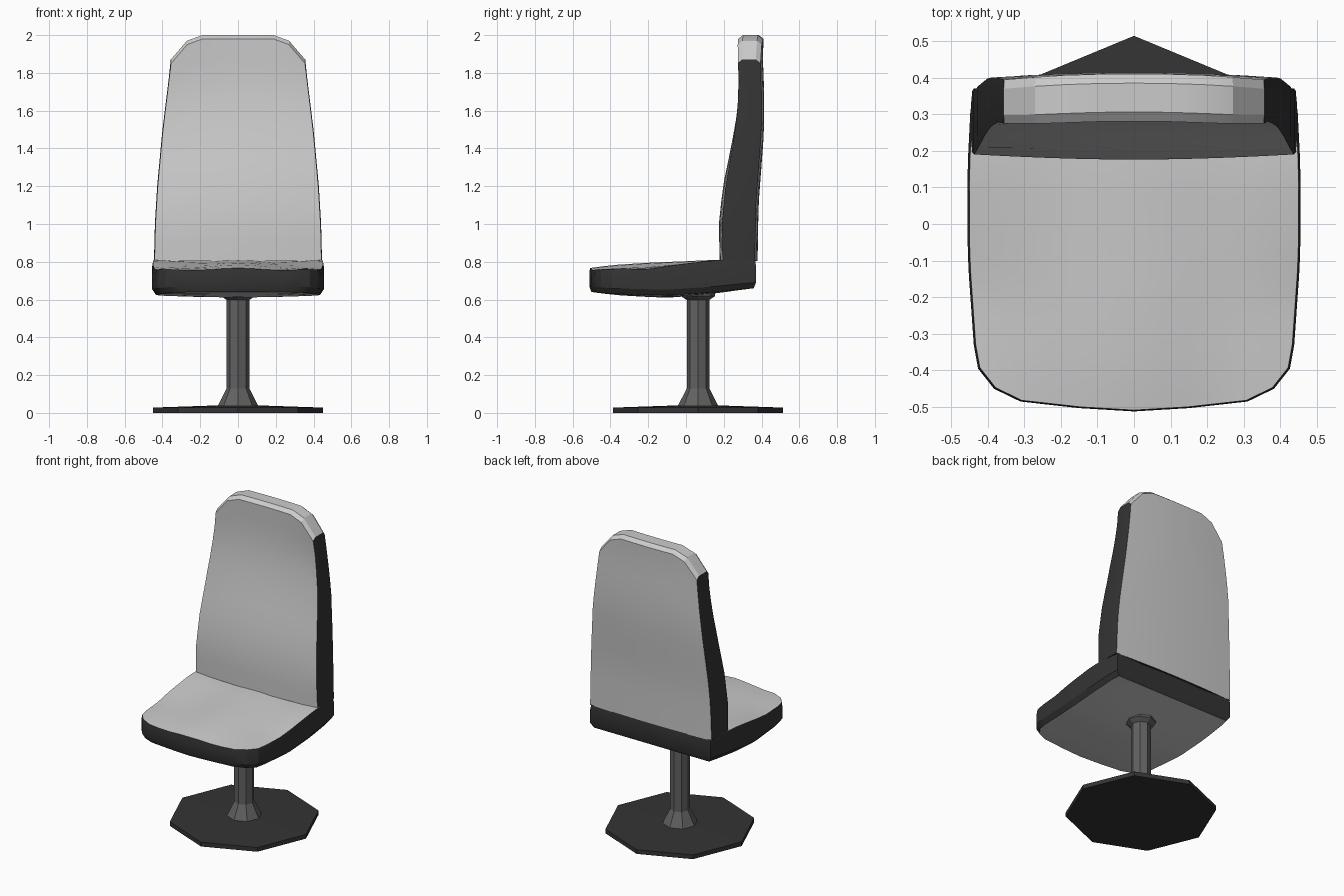
import bpy, bmesh, math

if "Cube" in bpy.data.objects:
    bpy.data.objects.remove(bpy.data.objects["Cube"])


def material(name, v):
    m = bpy.data.materials.new(name)
    m.diffuse_color = (v, v, v, 1)
    m.use_nodes = True
    m.node_tree.nodes["Principled BSDF"].inputs["Base Color"].default_value = m.diffuse_color
    return m


LIGHT = material("light grey fabric", 0.60)
BLACK = material("black trim", 0.034)
STEEL = material("column grey", 0.12)


def lerp(table, x):
    """Piecewise-linear lookup in a list of (x, value) pairs."""
    if x <= table[0][0]:
        return table[0][1]
    for (a, va), (b, vb) in zip(table, table[1:]):
        if x <= b:
            return va + (vb - va) * (x - a) / (b - a)
    return table[-1][1]


def finish(bm, name, mats, smooth):
    bmesh.ops.recalc_face_normals(bm, faces=bm.faces[:])
    me = bpy.data.meshes.new(name)
    bm.to_mesh(me)
    bm.free()
    ob = bpy.data.objects.new(name, me)
    bpy.context.collection.objects.link(ob)
    for m in mats:
        me.materials.append(m)
    if smooth:
        bpy.ops.object.select_all(action='DESELECT')
        ob.select_set(True)
        bpy.context.view_layer.objects.active = ob
        bpy.ops.object.shade_smooth_by_angle(angle=math.radians(25))
    return ob


def cushion(name, us, rows, layers, pos, end_mat):
    """Two panels joined by a layered rim; end_mat colours the rim at t = 1."""
    us = [-u for u in reversed(us[1:])] + us
    n, m = len(us), rows + 1
    bm = bmesh.new()
    loop = ([(i, 0) for i in range(n)] + [(n - 1, j) for j in range(1, m)]
            + [(i, m - 1) for i in range(n - 2, -1, -1)]
            + [(0, j) for j in range(m - 2, 0, -1)])
    grids = []
    for k in range(layers):
        full = k in (0, layers - 1)
        keys = [(i, j) for i in range(n) for j in range(m)] if full else loop
        grids.append({c: bm.verts.new(pos(us[c[0]], c[1] / rows, k)) for c in keys})
    for g in (grids[0], grids[-1]):
        for i in range(n - 1):
            for j in range(m - 1):
                bm.faces.new([g[i, j], g[i + 1, j], g[i + 1, j + 1], g[i, j + 1]])
    for a, b in zip(grids, grids[1:]):
        for c, d in zip(loop, loop[1:] + loop[:1]):
            f = bm.faces.new([a[c], a[d], b[d], b[c]])
            f.material_index = end_mat if c[1] == d[1] == m - 1 else 1
    return finish(bm, name, [LIGHT, BLACK], True)


# Seat cushion: t runs from the back edge to the rounded front edge
SEAT_FRONT = [(0, -.512), (.35, -.503), (.73, -.485), (.9, -.45), (1, -.395)]
SEAT_W = [(-.40, .425), (-.34, .437), (-.1, .454), (.15, .455), (.31, .447), (.37, .438)]
TOP_EDGE = [(-.5, .757), (-.2, .762), (0, .79), (.15, .808), (.37, .81)]
TOP_MID = [(-.51, .767), (-.4, .782), (-.2, .795), (0, .803), (.15, .81), (.37, .81)]
LOW_EDGE = [(-.5, .64), (-.4, .63), (-.1, .622), (.1, .635), (.36, .66)]


def seat_pos(u, t, k):
    y = .37 + t * (lerp(SEAT_FRONT, abs(u)) - .37)
    x = u * lerp(SEAT_W, y)
    c = 1 - u * u
    top = lerp(TOP_EDGE, y) * (1 - c) + lerp(TOP_MID, y) * c
    top -= .010 * math.sin(math.pi * abs(u)) ** 2
    low = lerp(LOW_EDGE, y) - .012 * c * math.sin(math.pi * t)
    z = (low, low + .03, top - .03, top)[k]
    s = (.955, 1, 1, .988)[k]
    return x * s, (y + .07) * (.975, 1, 1, .992)[k] - .07, z


cushion("seat", [0, .18, .35, .55, .73, .9, 1], 12, 4, seat_pos, 1)

# Backrest: t runs from the bottom to the rounded top
BACK_TOP = [(0, 2), (.53, 2), (.76, 1.97), (1, 1.87)]
BACK_W = [(.8, .445), (1, .44), (1.2, .428), (1.5, .40), (1.7, .375), (1.86, .356)]
FRONT_Y = [(.81, .195), (1, .19), (1.2, .21), (1.4, .245), (1.6, .273),
           (1.75, .28), (1.88, .273), (2, .265)]
REAR_Y = [(.81, .365), (1.1, .37), (1.3, .385), (1.5, .40), (1.7, .40), (1.88, .393), (2, .397)]
BULGE = [(.8, -.017), (1.2, -.015), (1.6, 0), (2, .015)]


def back_pos(u, t, k):
    top = lerp(BACK_TOP, abs(u)) - (.02, 0, 0, .02)[k]
    z = .805 + t * (top - .805)
    c = 1 - u * u
    yf = lerp(FRONT_Y, z) + lerp(BULGE, z) * c
    yr = lerp(REAR_Y, z) + .014 * c
    f = (0, .2, .8, 1)[k]
    x = u * lerp(BACK_W, z) * (.993, 1, 1, .993)[k]
    return x, yf + (yr - yf) * f, z


cushion("backrest", [0, .28, .53, .76, 1], 11, 4, back_pos, 0)


# Octagonal pedestal parts, turned from (radius, height) profiles
def octagon_turn(name, profile, mat):
    bm = bmesh.new()
    rings = [[bm.verts.new((r * math.cos(a * math.pi / 4),
                            .064 + r * math.sin(a * math.pi / 4), z))
              for a in range(8)] for r, z in profile]
    for a, b in zip(rings, rings[1:]):
        for i in range(8):
            j = (i + 1) % 8
            bm.faces.new([a[i], a[j], b[j], b[i]])
    bm.faces.new(rings[0])
    bm.faces.new(rings[-1])
    finish(bm, name, [mat], False)


octagon_turn("column", [(.108, .035), (.06, .13), (.06, .598), (.09, .618), (.09, .635)], STEEL)
octagon_turn("base_plate", [(.45, 0), (.45, .028), (.10, .04)], BLACK)
